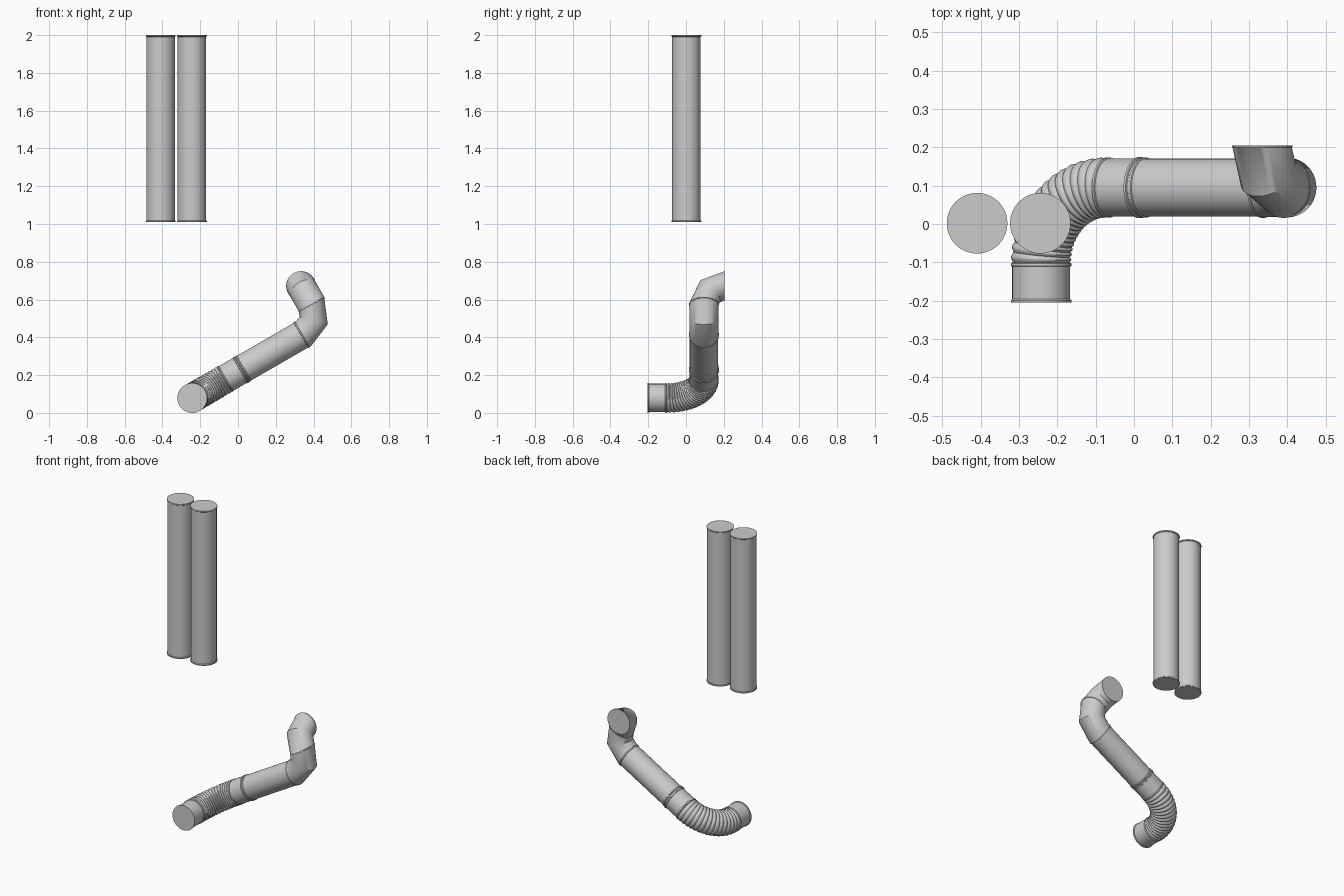
import bpy, bmesh
from math import sin, cos, pi, radians
from mathutils import Vector

if "Cube" in bpy.data.objects:
    bpy.data.objects.remove(bpy.data.objects["Cube"])

SIDES = 48
R = 0.0755      # pipe radius
LIP = 0.079     # rim radius


def sweep(name, frames, cap_start=False, cap_end=False):
    """Skin circles given as (centre, direction, radius) into a pipe."""
    bm = bmesh.new()
    prev_t = frames[0][1].normalized()
    u = prev_t.orthogonal().normalized()
    rings = []
    for p, t, r in frames:
        t = t.normalized()
        u = prev_t.rotation_difference(t) @ u
        v = t.cross(u)
        prev_t = t
        rings.append([bm.verts.new(p + r * (cos(a) * u + sin(a) * v))
                      for a in (2 * pi * i / SIDES for i in range(SIDES))])
    for a, b in zip(rings, rings[1:]):
        for i in range(SIDES):
            j = (i + 1) % SIDES
            bm.faces.new((a[i], a[j], b[j], b[i]))
    if cap_start:
        bm.faces.new(rings[0][::-1])
    if cap_end:
        bm.faces.new(rings[-1])
    mesh = bpy.data.meshes.new(name)
    bm.to_mesh(mesh)
    bm.free()
    ob = bpy.data.objects.new(name, mesh)
    bpy.context.collection.objects.link(ob)
    bpy.ops.object.select_all(action='DESELECT')
    ob.select_set(True)
    bpy.context.view_layer.objects.active = ob
    bpy.ops.object.shade_smooth_by_angle(angle=radians(35))


def straight(start, d, profile):
    """Frames along a straight axis from (distance, radius) pairs."""
    return [(start + d * s, d, r) for s, r in profile]


def bead(s, r=R, h=0.004, w=0.005):
    """Small rounded bead around the pipe at distance s."""
    return [(s - w, r), (s - w * 0.6, r + h), (s + w * 0.6, r + h), (s + w, r)]


def arc(start, d, e, rad, n, radius_fn):
    """Frames for a quarter bend from direction d to direction e."""
    out = []
    for i in range(n + 1):
        a = pi / 2 * i / n
        out.append((start + rad * (sin(a) * d + (1 - cos(a)) * e),
                    cos(a) * d + sin(a) * e, radius_fn(i)))
    return out


Y = Vector((0, 1, 0))
D = Vector((cos(pi / 6), 0, sin(pi / 6)))       # rising run of the pipe
E = Vector((-sin(pi / 6), 0, cos(pi / 6)))      # square to it, upwards

# Two loose straight ducts
for name, x in (("left_duct", -0.409), ("right_duct", -0.244)):
    sweep(name, straight(Vector((x, 0.002, 1.01)), Vector((0, 0, 1)), [
        (0, LIP), (0.006, LIP), (0.009, R), (0.981, R), (0.984, LIP), (0.99, LIP)]),
        True, True)

# Corrugated elbow: collar, ribbed bend, collar
p0 = Vector((-0.242, -0.205, LIP))
bend = 0.195
p1 = p0 + Y * 0.105
p2 = p1 + bend * (Y + D)
RIBS, STEP = 15, 6
frames = straight(p0, Y, [(0, LIP), (0.006, LIP), (0.009, R)] + bead(0.099, h=0.003))
frames += arc(p1, Y, D, bend, RIBS * STEP,
              lambda i: R - 0.0025 + 0.0055 * abs(sin(pi * i / STEP)))
frames += straight(p2, D, bead(0.006, h=0.003) + bead(0.102))
sweep("corrugated_elbow", frames, cap_start=True)

# Straight middle pipe with a bead at the joint
run = 0.485
sweep("middle_pipe", straight(p2, D, [(0.095, R)] + bead(0.116, h=0.003) + [(run, R)]))

# Segmented elbow turning upwards
p3 = p2 + D * run
r1, r2, re = 0.115, 0.11, 0.0775
frames = straight(p3, D, [(-0.016, R), (-0.015, LIP), (-0.009, LIP), (-0.007, re)])
frames += arc(p3, D, E, r1, 2, lambda i: re)
sweep("lower_mitre_elbow", frames)

# Segmented elbow turning to the back
p4 = p3 + r1 * (D + E)
frames = straight(p4, E, [(-0.006, R), (-0.005, LIP), (-0.001, LIP)])
frames += arc(p4, E, Y, r2, 2, lambda i: re)
p5, _, _ = frames.pop()
frames += straight(p5, Y, [(-0.005, re), (-0.004, LIP), (0, LIP)])
sweep("upper_mitre_elbow", frames, cap_end=True)
